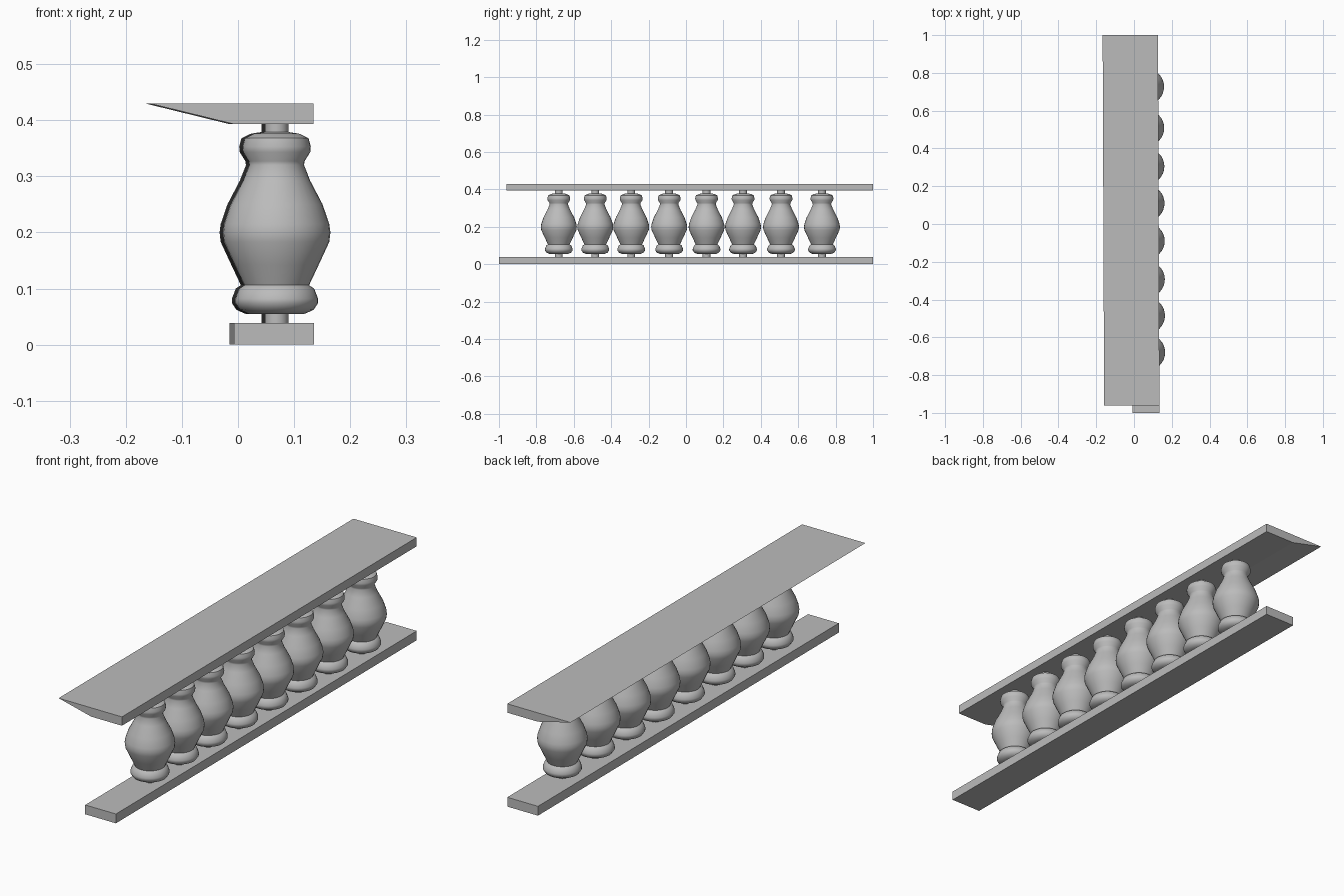
import bpy
import bmesh
import math

if "Cube" in bpy.data.objects:
    bpy.data.objects.remove(bpy.data.objects["Cube"], do_unlink=True)

stone = bpy.data.materials.new("grey stone")
stone.use_nodes = True
GREY = (0.5, 0.5, 0.5, 1)
stone.diffuse_color = GREY
stone.node_tree.nodes["Principled BSDF"].inputs["Base Color"].default_value = GREY

SKEW = -0.004  # the whole run drifts slightly sideways along y


def finish(name, bm):
    bmesh.ops.recalc_face_normals(bm, faces=bm.faces)
    mesh = bpy.data.meshes.new(name)
    bm.to_mesh(mesh)
    bm.free()
    mesh.materials.append(stone)
    obj = bpy.data.objects.new(name, mesh)
    bpy.context.collection.objects.link(obj)
    return obj


def rail(name, profile, y0, y1):
    """Extrude an x-z profile along y, following the sideways drift."""
    bm = bmesh.new()
    ends = [[bm.verts.new((x + SKEW * y, y, z)) for x, z in profile] for y in (y0, y1)]
    for ring in ends:
        bm.faces.new(ring)
    n = len(profile)
    for i in range(n):
        j = (i + 1) % n
        bm.faces.new((ends[0][i], ends[0][j], ends[1][j], ends[1][i]))
    return finish(name, bm)


# Rails: flat plinth below, handrail with a sloping overhang above
rail("bottom_rail", [(-0.011, 0), (0.131, 0), (0.131, 0.039), (-0.011, 0.039)], -1, 1)
rail("top_rail", [(-0.162, 0.43), (-0.011, 0.393), (0.131, 0.393), (0.131, 0.43)], -0.96, 1)

# Turned baluster outline: (radius, height)
OUTLINE = [(0.021, 0.037), (0.021, 0.055), (0.05, 0.055), (0.066, 0.062),
           (0.074, 0.074), (0.074, 0.082), (0.067, 0.1), (0.058, 0.106),
           (0.075, 0.142), (0.094, 0.183), (0.096, 0.2), (0.094, 0.215),
           (0.082, 0.25), (0.06, 0.292), (0.049, 0.32), (0.05, 0.327),
           (0.06, 0.343), (0.061, 0.353), (0.057, 0.368), (0.04, 0.376),
           (0.021, 0.379), (0.021, 0.395)]


def baluster_mesh(segments=32):
    bm = bmesh.new()
    verts = [bm.verts.new((r, 0, z)) for r, z in OUTLINE]
    edges = [bm.edges.new(pair) for pair in zip(verts, verts[1:])]
    bmesh.ops.spin(bm, geom=verts + edges, axis=(0, 0, 1), cent=(0, 0, 0),
                   angle=math.tau, steps=segments)
    bmesh.ops.remove_doubles(bm, verts=bm.verts, dist=0.0005)
    bmesh.ops.holes_fill(bm, edges=[e for e in bm.edges if e.is_boundary], sides=0)
    return finish("baluster_1", bm)


# Row of balusters sharing one mesh
first = baluster_mesh()
bpy.ops.object.select_all(action='DESELECT')
bpy.context.view_layer.objects.active = first
first.select_set(True)
bpy.ops.object.shade_smooth_by_angle(angle=math.radians(40))

for i, y in enumerate((-0.68, -0.485, -0.293, -0.09, 0.11, 0.305, 0.508, 0.727)):
    obj = first
    if i:
        obj = first.copy()
        obj.name = f"baluster_{i + 1}"
        bpy.context.collection.objects.link(obj)
    obj.location = (0.066 + SKEW * y, y, 0)
